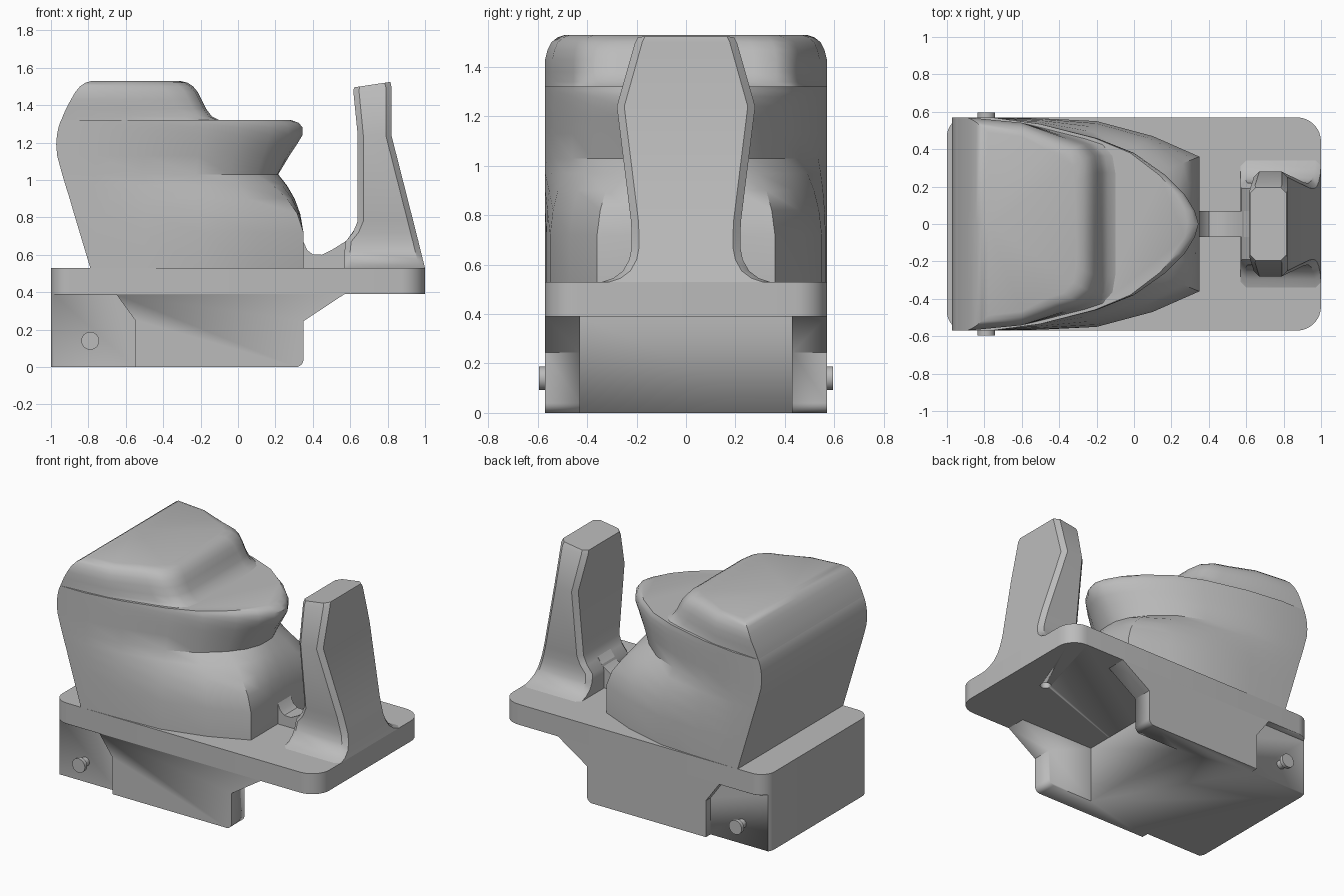
import bpy, bmesh, math

cube = bpy.data.objects.get("Cube")
if cube:
    bpy.data.objects.remove(cube, do_unlink=True)

grey = bpy.data.materials.new("plain grey")
grey.use_nodes = True
grey.diffuse_color = (0.5, 0.5, 0.5, 1)
grey.node_tree.nodes["Principled BSDF"].inputs["Base Color"].default_value = (0.5, 0.5, 0.5, 1)


def finish(name, bm, smooth=35):
    bmesh.ops.recalc_face_normals(bm, faces=bm.faces[:])
    mesh = bpy.data.meshes.new(name)
    bm.to_mesh(mesh)
    bm.free()
    mesh.materials.append(grey)
    ob = bpy.data.objects.new(name, mesh)
    bpy.context.collection.objects.link(ob)
    activate(ob)
    bpy.ops.object.shade_smooth_by_angle(angle=math.radians(smooth))
    return ob


def activate(ob):
    bpy.ops.object.select_all(action='DESELECT')
    ob.select_set(True)
    bpy.context.view_layer.objects.active = ob


def loft(rings):
    """Skin a stack of equal-length rings and cap both ends."""
    bm = bmesh.new()
    rows = [[bm.verts.new(p) for p in ring] for ring in rings]
    n = len(rows[0])
    for a, b in zip(rows, rows[1:]):
        for i in range(n):
            j = (i + 1) % n
            bm.faces.new((a[i], a[j], b[j], b[i]))
    bm.faces.new(rows[0])
    bm.faces.new(rows[-1])
    return bm


def prism(points, axis, lo, hi):
    """Extrude a 2D outline along y (outline in x, z) or z (outline in x, y)."""
    def place(p, t):
        return (p[0], t, p[1]) if axis == 'y' else (p[0], p[1], t)
    return loft([[place(p, t) for p in points] for t in (lo, hi)])


def round_uprights(bm, test, radius):
    edges = [e for e in bm.edges
             if abs(e.verts[0].co.z - e.verts[1].co.z) > 0.1
             and abs(e.verts[0].co.x - e.verts[1].co.x) < 0.001
             and all(test(v.co) for v in e.verts)]
    bmesh.ops.bevel(bm, geom=edges, offset=radius, segments=8, profile=0.5, affect='EDGES')


def cut(ob, bm):
    cutter = finish("cutter", bm)
    cutter.hide_render = True
    activate(ob)
    mod = ob.modifiers.new("cut", 'BOOLEAN')
    mod.operation, mod.solver, mod.object = 'DIFFERENCE', 'EXACT', cutter
    bpy.ops.object.modifier_apply(modifier=mod.name)
    bpy.data.objects.remove(cutter, do_unlink=True)


def mirrored_ring(half, z):
    """Half outline ends on the centre line; mirror it in y."""
    return [(x, y, z) for x, y in half] + [(x, -y, z) for x, y in half[-2::-1]]


W = 0.57

# Base plate with rounded corners
bm = prism([(-1, -W), (1, -W), (1, W), (-1, W)], 'z', 0.39, 0.53)
round_uprights(bm, lambda c: c.x > 0.99, 0.13)
round_uprights(bm, lambda c: c.x < -0.99, 0.1)
plate = finish("base_plate", bm)
hole = bmesh.new()
bmesh.ops.create_cone(hole, cap_ends=True, segments=20, radius1=0.035, radius2=0.035, depth=0.1)
bmesh.ops.translate(hole, verts=hole.verts[:], vec=(0.74, 0, 0.39))
cut(plate, hole)

# Lower block: two side ribs with sloped ends, open in between
corner = [(0.31 + 0.04 * math.sin(a), 0.04 - 0.04 * math.cos(a))
          for a in [i * math.pi / 12 for i in range(7)]]
bm = prism([(-1, 0)] + corner + [(0.35, 0.245), (0.57, 0.39), (-1, 0.39)], 'y', -W, W)
round_uprights(bm, lambda c: c.x < -0.99, 0.1)
block = finish("lower_block", bm)
cut(block, prism([(0, -0.1), (0.8, -0.1), (0.8, 0.5), (0, 0.5)], 'y', -0.43, 0.43))
panel = [(-1.1, -0.1), (-0.55, -0.1), (-0.55, 0.25), (-0.65, 0.388), (-1.1, 0.388)]
for side in (-1, 1):
    cut(block, prism(panel, 'y', *sorted((side * 0.52, side * 0.7))))

# Side pins with a wider head
for side, label in ((1, "back"), (-1, "front")):
    rings = []
    for r, y in ((0.03, 0.5), (0.03, 0.565), (0.048, 0.57), (0.048, 0.595)):
        angles = [i * math.tau / 24 for i in range(24)]
        rings.append([(-0.79 + r * math.cos(a), side * y, 0.14 + r * math.sin(a)) for a in angles])
    finish(label + "_pin", loft(rings))

# Torso: a broad lower body that rounds over into an undercut, pointed beak
BROAD = [(-0.76, W), (-0.5, 0.565), (-0.2, 0.55), (0.1, 0.47), (0.35, 0.36),
         (0.35, 0.24), (0.35, 0.12), (0.35, 0)]
BEAK = [(-0.76, W), (-0.5, 0.535), (-0.2, 0.46), (0, 0.38), (0.17, 0.26),
        (0.27, 0.16), (0.325, 0.07), (0.345, 0)]


def torso_ring(z, back, mix, pull):
    half = [(back, 0), (back, W)]
    for (ax, ay), (bx, by) in zip(BROAD, BEAK):
        bx -= pull * (1 - by / W)
        half.append((ax + (bx - ax) * mix, ay + (by - ay) * mix))
    return mirrored_ring(half, z)[:-1]


torso = [(0.53, -0.79, 0, 0.13), (0.72, -0.847, 0, 0.13), (0.82, -0.877, 0.13, 0.13),
         (0.9, -0.9, 0.35, 0.13), (0.97, -0.922, 0.65, 0.13), (1.03, -0.94, 1, 0.13),
         (1.13, -0.967, 1, 0.07), (1.19, -0.972, 1, 0.03), (1.24, -0.968, 1, 0),
         (1.28, -0.96, 1, 0), (1.305, -0.952, 1, 0.02), (1.32, -0.945, 1, 0.06)]
finish("torso", loft([torso_ring(*row) for row in torso]))


# Hood on top of the torso: back x, front x, back and front half widths
def hood_ring(z, back, front, wide, narrow):
    half = [(back, 0), (back, wide), (-0.6, narrow + (wide - narrow) * 0.75),
            (front - 0.16, narrow), (front - 0.07, narrow - 0.03),
            (front - 0.015, narrow - 0.09), (front, narrow - 0.18), (front, 0)]
    return mirrored_ring(half, z)[:-1]


hood = [(1.32, -0.945, -0.1, W, 0.455), (1.34, -0.937, -0.14, W, 0.455),
        (1.38, -0.92, -0.17, W, 0.455), (1.43, -0.893, -0.195, W, 0.455),
        (1.47, -0.87, -0.215, 0.56, 0.45), (1.5, -0.845, -0.24, 0.545, 0.44),
        (1.52, -0.815, -0.27, 0.52, 0.425), (1.53, -0.78, -0.31, 0.49, 0.4)]
finish("hood", loft([hood_ring(*row) for row in hood]), 45)


# Upright post with flared foot and slanted top
def post_ring(z, x0, x1, w, slope=0):
    c = 0.03
    half = [(x0, w - c), (x0 + c, w), (x1 - c, w), (x1, w - c)]
    ring = half + [(x, -y) for x, y in half[::-1]]
    return [(x, y, z + slope * (x - x0)) for x, y in ring]


post = [(0.53, 0.57, 1, 0.34), (0.545, 0.57, 0.996, 0.295), (0.575, 0.57, 0.988, 0.255),
        (0.62, 0.57, 0.977, 0.23), (0.67, 0.575, 0.965, 0.22), (0.72, 0.615, 0.952, 0.22),
        (0.78, 0.64, 0.937, 0.223), (1.24, 0.64, 0.82, 0.28),
        (1.47, 0.617, 0.82, 0.207, 0.15), (1.495, 0.62, 0.815, 0.195, 0.15)]
finish("post", loft([post_ring(*row) for row in post]))

# Narrow bridge joining the torso and the post
bridge = [(0.3, 0.53), (0.3, 0.74), (0.35, 0.67), (0.37, 0.625), (0.4, 0.602),
          (0.45, 0.6), (0.5, 0.625), (0.58, 0.675), (0.64, 0.76), (0.64, 0.53)]
finish("bridge", prism(bridge, 'y', -0.07, 0.07))
